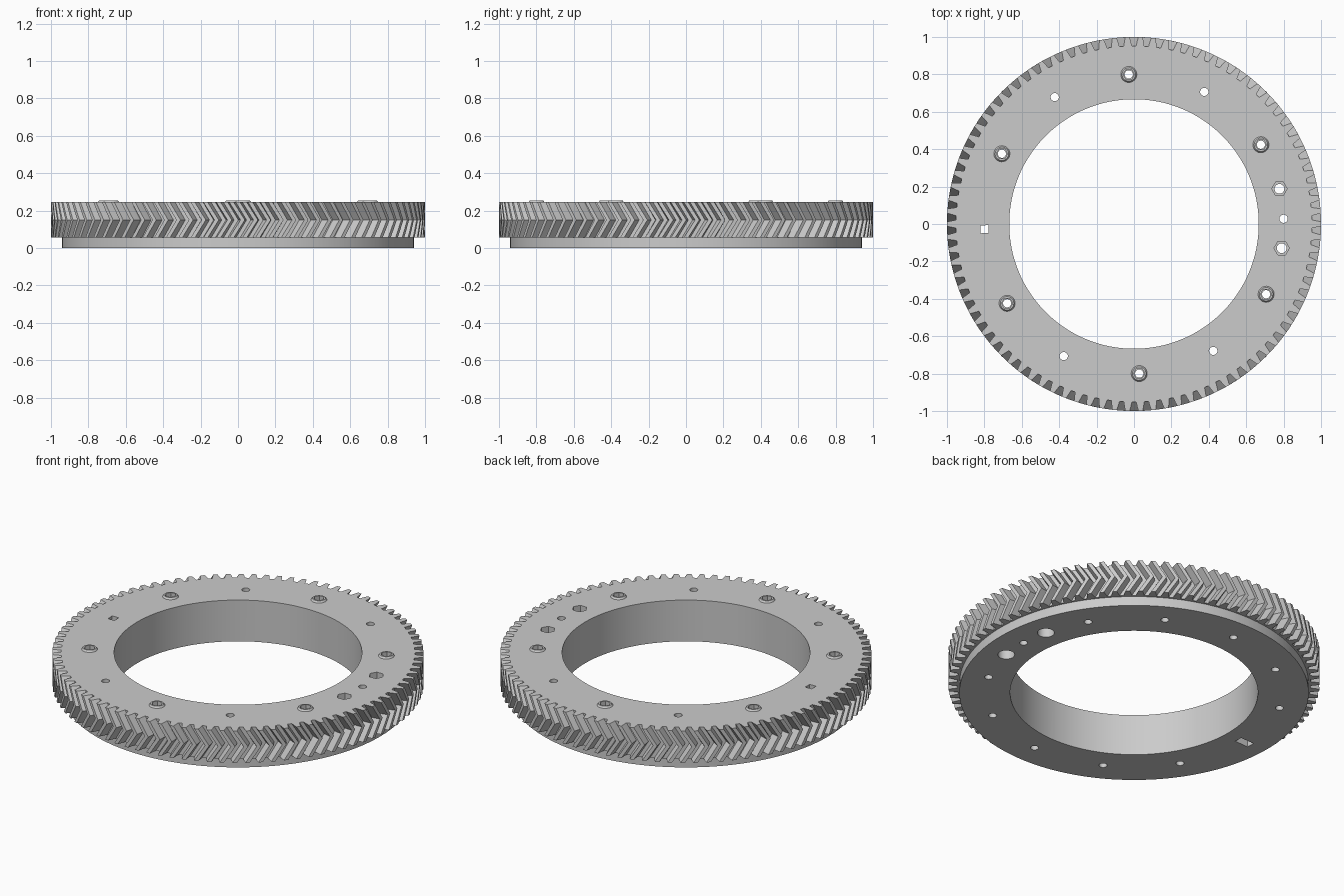
import bpy
import bmesh
from math import sin, cos, radians, pi
from mathutils import Matrix

default = bpy.data.objects.get("Cube")
if default:
    bpy.data.objects.remove(default, do_unlink=True)

TEETH = 90
TOP = 0.245          # upper face of the ring
BASE = 0.055         # underside of the teeth
MID = (TOP + BASE) / 2
TWIST = 0.06         # herringbone offset at mid height
HOLE_R = 0.80        # bolt circle radius
FIRST = 2            # angle of the first bolt hole, degrees

steel = bpy.data.materials.new("grey_plastic")
steel.use_nodes = True
grey = (0.6, 0.6, 0.6, 1)
steel.diffuse_color = grey
steel.node_tree.nodes["Principled BSDF"].inputs["Base Color"].default_value = grey


def finish(name, bm):
    mesh = bpy.data.meshes.new(name)
    bmesh.ops.recalc_face_normals(bm, faces=bm.faces)
    bm.to_mesh(mesh)
    bm.free()
    obj = bpy.data.objects.new(name, mesh)
    bpy.context.collection.objects.link(obj)
    mesh.materials.append(steel)
    return obj


def polar(deg, r=HOLE_R):
    return r * cos(radians(deg)), r * sin(radians(deg))


def plug(bm, xy, z0, z1, r0, r1=None, sides=32):
    """Upright cylinder, cone or prism from z0 to z1."""
    place = Matrix.Translation((xy[0], xy[1], (z0 + z1) / 2))
    bmesh.ops.create_cone(bm, cap_ends=True, segments=sides, radius1=r0,
                          radius2=r0 if r1 is None else r1, depth=z1 - z0,
                          matrix=place @ Matrix.Rotation(pi / 6, 4, "Z"))


def block(bm, deg, z0, z1, length, width):
    """Box lying along the radius at the given angle."""
    x, y = polar(deg)
    place = (Matrix.Translation((x, y, (z0 + z1) / 2))
             @ Matrix.Rotation(radians(deg), 4, "Z")
             @ Matrix.Diagonal((length, width, z1 - z0, 1)))
    bmesh.ops.create_cube(bm, size=1, matrix=place)


# One tooth: radius and half width pairs mirrored about the tooth centre
PITCH = 2 * pi / TEETH
half = [(0.952, 0.023), (0.976, 0.0175), (1.0, 0.0115)]
tooth = [(r, -w) for r, w in half] + [(r, w) for r, w in reversed(half)]


def ring(bm, z, twist=0, radius=None):
    verts = []
    for i in range(TEETH):
        for r, w in tooth:
            a = i * PITCH + w + twist
            d = radius or r
            verts.append(bm.verts.new((d * cos(a), d * sin(a), z)))
    return verts


# Body: plain lower rim, then the herringbone teeth, lofted as one solid
bm = bmesh.new()
rings = [ring(bm, 0, 0, 0.94), ring(bm, BASE, 0, 0.94), ring(bm, BASE),
         ring(bm, (BASE + MID) / 2, TWIST / 2), ring(bm, MID, TWIST),
         ring(bm, (TOP + MID) / 2, TWIST / 2), ring(bm, TOP)]
for low, high in zip(rings, rings[1:]):
    for i in range(len(low)):
        j = (i + 1) % len(low)
        bm.faces.new((low[i], low[j], high[j], high[i]))
bm.faces.new(rings[0][::-1])
bm.faces.new(rings[-1])
gear = finish("ring_gear", bm)

boss_angles = [FIRST + 30 + 60 * k for k in range(6)]
plain_angles = [FIRST + 60 * k for k in range(6) if k != 3]
nut_angles = [FIRST - 11.3, FIRST + 11.6]

# Raised bosses around the screw holes
bosses = bmesh.new()
for a in boss_angles:
    plug(bosses, polar(a), 0.235, 0.255, 0.05, 0.036)

# Bore and through holes
holes = bmesh.new()
plug(holes, (0, 0), -0.1, 0.4, 0.667, sides=160)
for a in boss_angles + plain_angles:
    plug(holes, polar(a), -0.1, 0.4, 0.022)
for a in nut_angles:
    plug(holes, polar(a), -0.1, 0.4, 0.026)
block(holes, FIRST + 180, -0.1, 0.4, 0.042, 0.042)

# Hexagonal pockets above, round counterbores and slot recess below
pockets = bmesh.new()
for a in boss_angles:
    plug(pockets, polar(a), 0.17, 0.4, 0.03, sides=6)
for a in nut_angles:
    plug(pockets, polar(a), 0.19, 0.4, 0.041, sides=6)
    plug(pockets, polar(a), -0.1, 0.14, 0.046)
block(pockets, FIRST + 180, -0.1, 0.1, 0.09, 0.048)

bpy.context.view_layer.objects.active = gear
gear.select_set(True)
for name, tool, mode in (("boss_helper", bosses, "UNION"),
                         ("hole_cutter", holes, "DIFFERENCE"),
                         ("pocket_cutter", pockets, "DIFFERENCE")):
    helper = finish(name, tool)
    mod = gear.modifiers.new(name, "BOOLEAN")
    mod.operation = mode
    mod.solver = "EXACT"
    mod.object = helper
    bpy.ops.object.modifier_apply(modifier=mod.name)
    bpy.data.objects.remove(helper, do_unlink=True)

bpy.ops.object.shade_smooth_by_angle(angle=radians(25))
